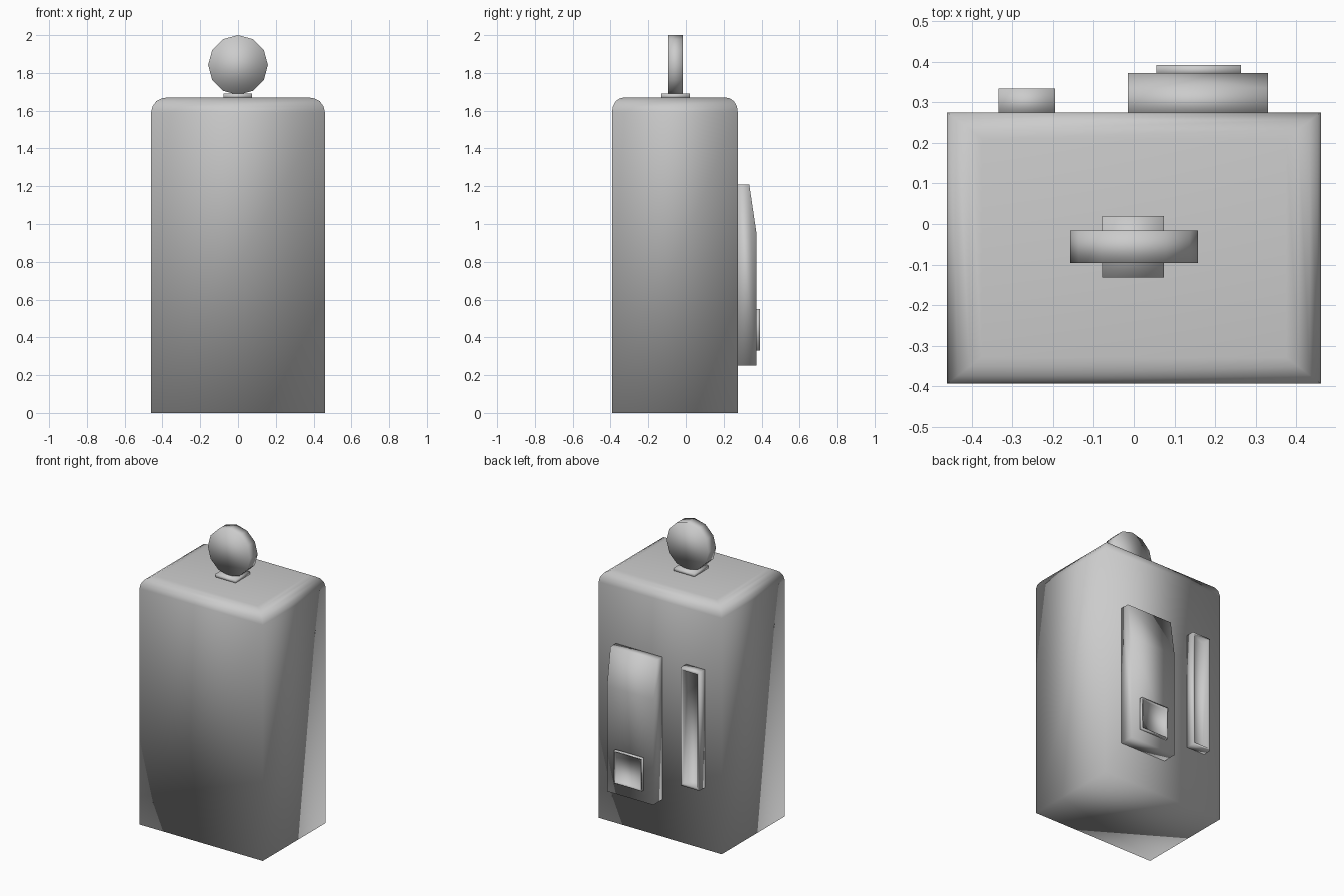
import bpy, bmesh
from math import radians
from mathutils import Matrix

if "Cube" in bpy.data.objects:
    bpy.data.objects.remove(bpy.data.objects["Cube"])


def finish(name, bm):
    """Turn a bmesh into a smooth-shaded object."""
    bmesh.ops.recalc_face_normals(bm, faces=bm.faces)
    mesh = bpy.data.meshes.new(name)
    bm.to_mesh(mesh)
    bm.free()
    for poly in mesh.polygons:
        poly.use_smooth = True
    obj = bpy.data.objects.new(name, mesh)
    bpy.context.collection.objects.link(obj)
    return obj


def box(name, x, y, z, rim=0, depth=0):
    """Box from ranges, with an optional framed recess in its back (+y) face."""
    bm = bmesh.new()
    size = Matrix.Diagonal((x[1] - x[0], y[1] - y[0], z[1] - z[0], 1))
    mid = Matrix.Translation((sum(x) / 2, sum(y) / 2, sum(z) / 2))
    bmesh.ops.create_cube(bm, size=1, matrix=mid @ size)
    if rim:
        bm.normal_update()
        face = max(bm.faces, key=lambda f: f.calc_center_median().y)
        bmesh.ops.inset_region(bm, faces=[face], thickness=rim)
        face = bmesh.ops.extrude_discrete_faces(bm, faces=[face])["faces"][0]
        bmesh.ops.translate(bm, verts=face.verts, vec=(0, -depth, 0))
    return finish(name, bm)


# Cabinet: stacked rectangles that shrink to form the rounded top edge
bm = bmesh.new()
rings = []
for dx, dy, z in [(0, 0, 0), (0, 0, 1.59), (.007, .005, 1.622),
                  (.027, .02, 1.65), (.055, .042, 1.665), (.085, .065, 1.67)]:
    x, y0, y1 = .46 - dx, -.393 + dy, .275 - dy
    rings.append([bm.verts.new((px, py, z))
                  for px, py in [(-x, y0), (x, y0), (x, y1), (-x, y1)]])
for low, high in zip(rings, rings[1:]):
    for i in range(4):
        j = (i + 1) % 4
        bm.faces.new((low[i], low[j], high[j], high[i]))
bm.faces.new(rings[0])
bm.faces.new(rings[-1])
finish("cabinet", bm)

# Round sign on its small foot
box("sign_foot", (-.077, .074), (-.132, .02), (1.665, 1.69))
bm = bmesh.new()
bmesh.ops.create_cone(bm, cap_ends=True, segments=12, radius1=.158, radius2=.158,
                      depth=.08, matrix=Matrix.Translation((0, -.056, 1.842))
                      @ Matrix.Rotation(radians(90), 4, 'X'))
finish("round_sign", bm)

# Back panel: side profile with a sloped top, extruded along x
profile = [(.265, .25), (.372, .25), (.372, .96), (.335, 1.21), (.265, 1.21)]
bm = bmesh.new()
sides = [[bm.verts.new((x, y, z)) for y, z in profile] for x in (-.015, .33)]
for side in sides:
    bm.faces.new(side)
for i in range(len(profile)):
    j = (i + 1) % len(profile)
    bm.faces.new((sides[0][i], sides[0][j], sides[1][j], sides[1][i]))
finish("back_panel", bm)

# Framed recesses: small tray on the panel and tall slot beside it
box("tray_frame", (.055, .264), (.365, .392), (.33, .55), rim=.01, depth=.018)
box("tall_slot", (-.333, -.195), (.265, .333), (.415, 1.21), rim=.022, depth=.055)
